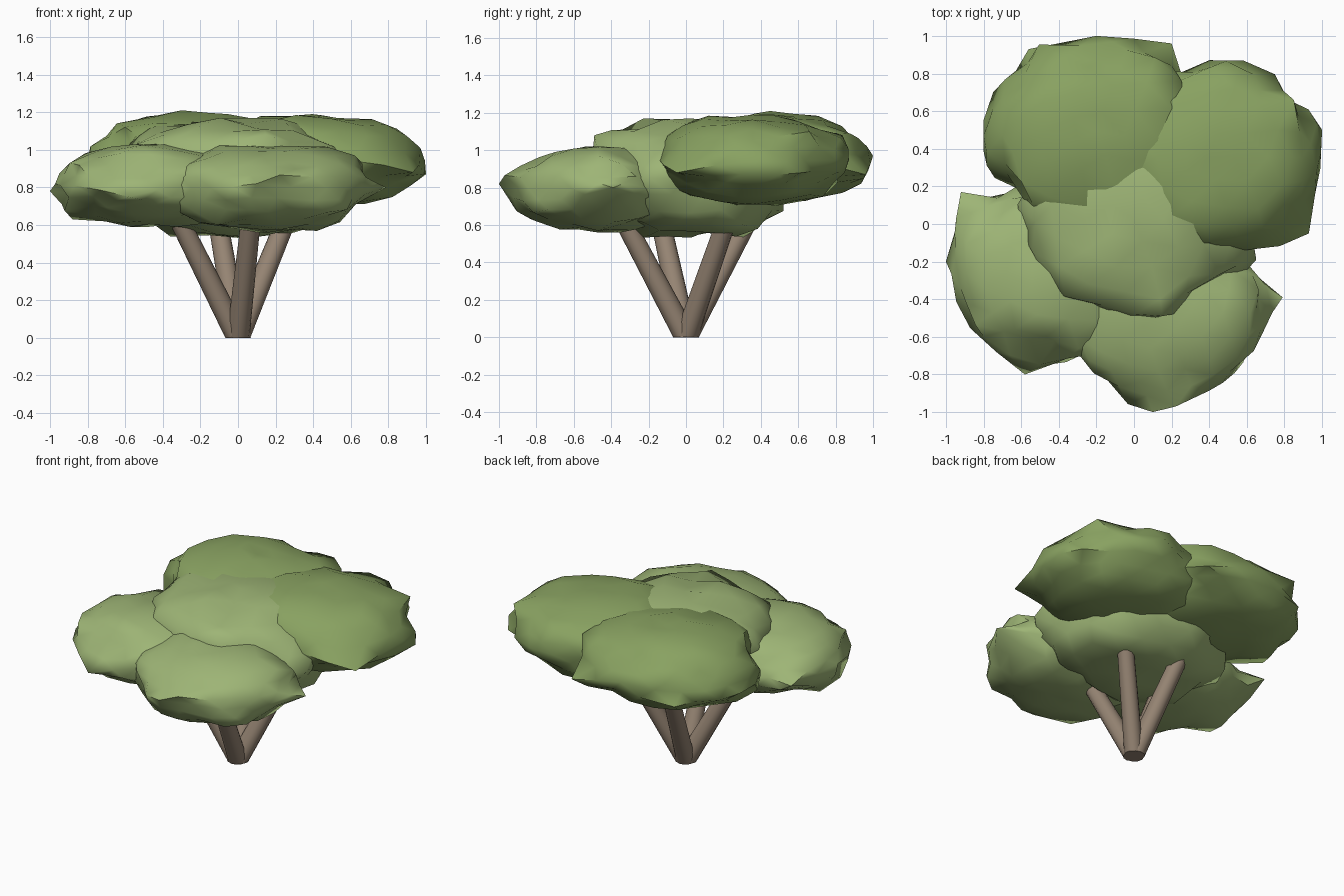
import bpy, bmesh, math
from mathutils import Vector, noise

if "Cube" in bpy.data.objects:
    bpy.data.objects.remove(bpy.data.objects["Cube"])


def material(name, rgb):
    m = bpy.data.materials.new(name)
    m.diffuse_color = (*rgb, 1)
    m.use_nodes = True
    m.node_tree.nodes["Principled BSDF"].inputs["Base Color"].default_value = m.diffuse_color
    return m


BARK = material("bark", (0.30, 0.23, 0.17))
LEAF_LIGHT = material("leaf_light", (0.34, 0.46, 0.18))
LEAF_DARK = material("leaf_dark", (0.25, 0.36, 0.12))


def finish(bm, name, mat, angle):
    me = bpy.data.meshes.new(name)
    bm.to_mesh(me)
    bm.free()
    me.materials.append(mat)
    ob = bpy.data.objects.new(name, me)
    bpy.context.collection.objects.link(ob)
    bpy.ops.object.select_all(action='DESELECT')
    ob.select_set(True)
    bpy.context.view_layer.objects.active = ob
    bpy.ops.object.shade_smooth_by_angle(angle=math.radians(angle))


# Leaning trunk: tapered cylinder cut flat at the ground
def trunk(name, tip):
    tip = Vector(tip)
    foot = -0.15 * tip
    axis = tip - foot
    bm = bmesh.new()
    bmesh.ops.create_cone(bm, cap_ends=True, segments=12, radius1=0.062,
                          radius2=0.052, depth=axis.length)
    turn = Vector((0, 0, 1)).rotation_difference(axis)
    for v in bm.verts:
        v.co = turn @ v.co + (tip + foot) / 2
    cut = bmesh.ops.bisect_plane(bm, geom=bm.verts[:] + bm.edges[:] + bm.faces[:],
                                 plane_co=(0, 0, 0), plane_no=(0, 0, -1), clear_outer=True)
    edges = [e for e in cut['geom_cut'] if isinstance(e, bmesh.types.BMEdge)]
    bmesh.ops.contextual_create(bm, geom=edges)
    bmesh.ops.recalc_face_normals(bm, faces=bm.faces[:])
    finish(bm, name, BARK, 40)


# Leaf clump: full, lumpy, flattened icosphere with a few leaf tips pulled out
def clump(name, low, high, mat, seed, tips, p=2.3):
    low, high = Vector(low), Vector(high)
    mid, half = (low + high) / 2, (high - low) / 2
    bm = bmesh.new()
    bmesh.ops.create_icosphere(bm, subdivisions=3, radius=1)
    for v in bm.verts:
        d = v.co.normalized()
        full = (math.hypot(d.x, d.y) ** p + abs(d.z) ** p) ** (-1 / p)
        lump = noise.noise(d * 2.4 + Vector((seed * 7.3, seed * 3.1, 0.5)))
        fine = noise.noise(d * 5.3 + Vector((0.3, seed * 5.7, seed * 2.9)))
        r = full * (0.98 + 0.06 * lump + 0.17 * fine)
        v.co = Vector([mid[i] + half[i] * max(-1, min(1, d[i] * r)) for i in range(3)])
    for t in tips:
        t = Vector(t)
        near = min(bm.verts, key=lambda v: (v.co - t).length)
        move = t - near.co
        for e in near.link_edges:
            e.other_vert(near).co += move * 0.4
        near.co = t
    finish(bm, name, mat, 60)


trunk("trunk_front", (0.07, -0.34, 0.64))
trunk("trunk_left", (-0.32, -0.14, 0.64))
trunk("trunk_back", (-0.11, 0.34, 0.64))
trunk("trunk_right", (0.27, 0.23, 0.66))

clump("foliage_back_left", (-0.80, -0.04, 0.71), (0.38, 0.98, 1.19), LEAF_DARK, 1,
      [(-0.2, 1.0, 0.97), (-0.56, 0.93, 0.87), (0.2, 0.96, 0.87), (-0.3, 0.45, 1.21)])
clump("foliage_back_right", (-0.18, -0.15, 0.70), (0.97, 0.86, 1.19), LEAF_DARK, 2,
      [(0.93, -0.05, 0.88), (1.0, 0.5, 0.87), (0.58, 0.87, 0.95), (0.85, 0.66, 1.1)])
clump("foliage_centre", (-0.60, -0.50, 0.53), (0.60, 0.55, 1.17), LEAF_LIGHT, 3,
      [(0.65, -0.19, 0.85), (0.15, -0.49, 1.08), (-0.53, 0.15, 1.09)], 2.7)
clump("foliage_front_left", (-0.95, -0.74, 0.59), (0.08, 0.22, 1.03), LEAF_LIGHT, 4,
      [(-1.0, -0.2, 0.78), (-0.92, 0.17, 0.82), (-0.58, -0.8, 0.75), (-0.88, -0.2, 0.63)])
clump("foliage_front_right", (-0.38, -0.94, 0.56), (0.70, 0.00, 1.03), LEAF_LIGHT, 5,
      [(0.1, -1.0, 0.82), (0.79, -0.39, 0.8), (0.05, -0.91, 0.68)])
